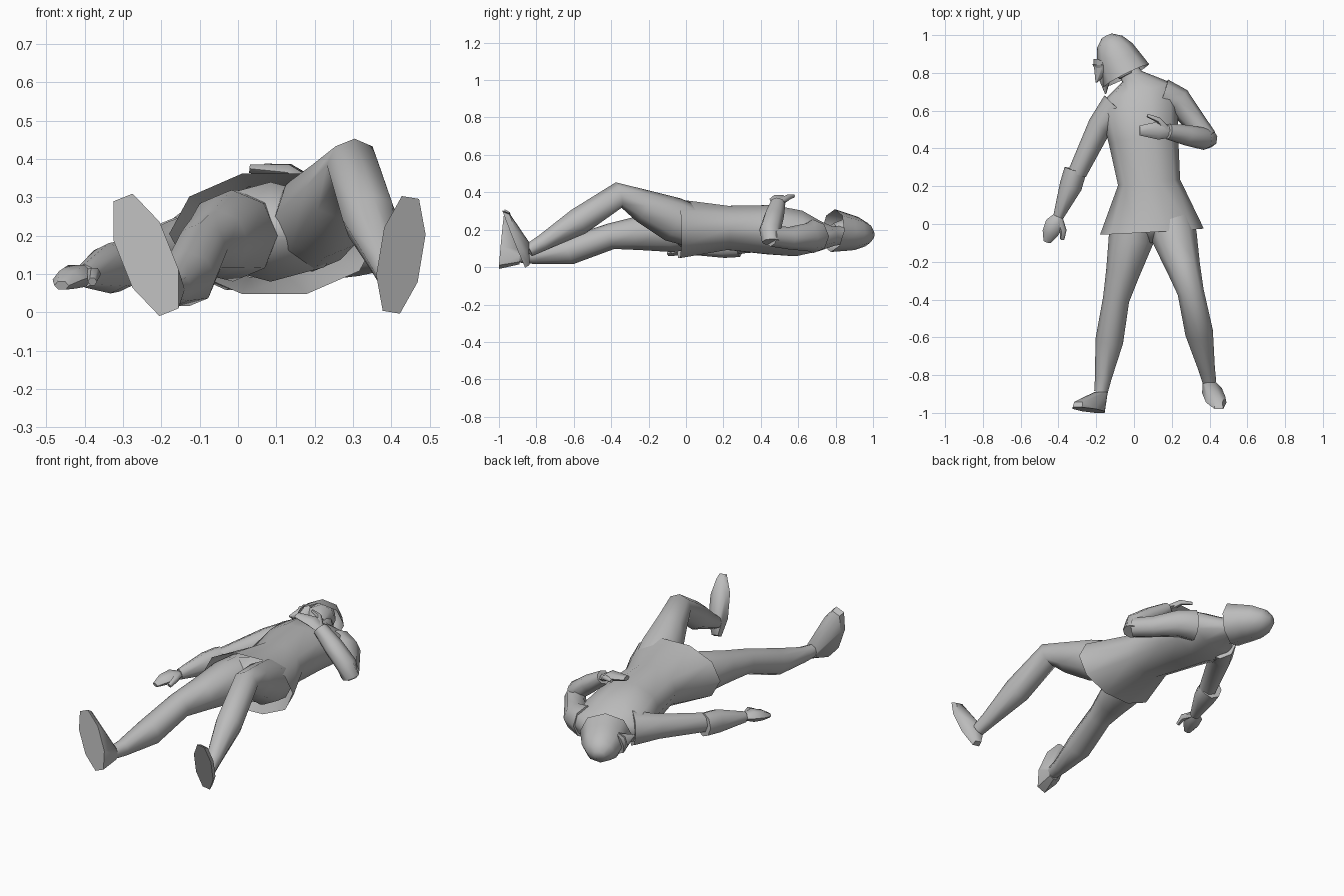
import bpy, bmesh, math
from mathutils import Vector

if "Cube" in bpy.data.objects:
    bpy.data.objects.remove(bpy.data.objects["Cube"])

shade = (.5, .5, .5, 1)
grey = bpy.data.materials.new("plain grey")
grey.use_nodes = True
grey.diffuse_color = shade
grey.node_tree.nodes["Principled BSDF"].inputs["Base Color"].default_value = shade


def finish(name, bm, angle):
    bmesh.ops.recalc_face_normals(bm, faces=bm.faces)
    mesh = bpy.data.meshes.new(name)
    bm.to_mesh(mesh)
    bm.free()
    mesh.materials.append(grey)
    part = bpy.data.objects.new(name, mesh)
    bpy.context.collection.objects.link(part)
    bpy.ops.object.select_all(action="DESELECT")
    part.select_set(True)
    bpy.context.view_layer.objects.active = part
    bpy.ops.object.shade_smooth_by_angle(angle=math.radians(angle))


def circle(centre, across, along, sides, offset=0):
    """Points of an elliptical ring spanned by two half axes."""
    angles = [math.tau * (k + offset) / sides for k in range(sides)]
    return [centre + across * math.cos(a) + along * math.sin(a) for a in angles]


def loft(name, path, widths, depth=1, sides=8, open_start=False):
    """Tube along a path; depth is the ratio of ring height to ring width."""
    bm = bmesh.new()
    depths = depth if isinstance(depth, list) else [depth] * len(path)
    path = [Vector(p) for p in path]
    loops = []
    for i, (centre, width, ratio) in enumerate(zip(path, widths, depths)):
        before, after = path[max(i - 1, 0)], path[min(i + 1, len(path) - 1)]
        direction = (after - before).normalized()
        across = direction.cross(Vector((0, 0, 1))).normalized()
        up = across.cross(direction)
        ring = circle(centre, across * width, up * width * ratio, sides)
        loops.append([bm.verts.new(p) for p in ring])
    for low, high in zip(loops, loops[1:]):
        for k in range(sides):
            bm.faces.new((low[k - 1], low[k], high[k], high[k - 1]))
    if not open_start:
        bm.faces.new(loops[0])
    bm.faces.new(loops[-1])
    finish(name, bm, angle=60)


def leg(side, hip, groin, knee, ankle, calf_drop):
    """Thigh and calf; the rings between the joints follow from the joints."""
    hip, groin, knee, ankle = map(Vector, (hip, groin, knee, ankle))
    calf = knee.lerp(ankle, .45) - Vector((0, 0, calf_drop))
    shin = knee.lerp(ankle, .85) - Vector((0, 0, calf_drop / 2))
    path = [hip, groin, groin.lerp(knee, .55), knee, calf, shin, ankle]
    loft(side + "_leg", path, [.11, .12, .09, .07, .074, .044, .036])


def foot(side, heel, toe, ankle, half_width):
    """Flat eight-sided sole, a thin rim at the toe, and the instep."""
    heel, toe, ankle = map(Vector, (heel, toe, ankle))
    middle = (heel + toe) / 2
    back = Vector((0, 1, 0))
    along = (toe - heel) / 2
    across = along.cross(back).normalized() * half_width
    sole = circle(middle, across * 1.08, along * 1.08, 8, offset=.5)
    rim = [p.lerp(middle, .1) + back * .03 for p in sole]
    collar = circle(ankle, Vector((.036, 0, 0)), Vector((0, 0, .045)), 8)
    bm = bmesh.new()
    for p in sole + rim + collar:
        bm.verts.new(p)
    bmesh.ops.convex_hull(bm, input=bm.verts)
    bmesh.ops.dissolve_limit(bm, angle_limit=.05, verts=bm.verts, edges=bm.edges)
    finish(side + "_foot", bm, angle=40)


# Tunic with an open, flared hem, narrowing into the neck
neck = (-.01, .78, .165)
loft("tunic",
     [(.095, -.04, .205), (.08, .22, .21), (.05, .45, .2),
      (.03, .6, .18), (.03, .7, .165), neck, (-.06, .86, .175)],
     [.275, .165, .185, .205, .19, .06, .05],
     depth=[.6, .75, .75, .63, .45, .9, 1], sides=10, open_start=True)

# Hips closing the tunic from inside
loft("hips", [(.085, .14, .21), (.085, 0, .21), (.085, -.1, .21)],
     [.14, .2, .05], depth=.65)

# Head under a flared bob of hair, with two loose points
crown = Vector((-.145, .995, .17))
brim = Vector((-.04, .785, .195))
loft("head", [brim, brim.lerp(crown, .35), brim.lerp(crown, .8)], [.04, .08, .06])
loft("hair", [brim.lerp(crown, t) for t in (0, .35, .6, .85, 1)],
     [.135, .118, .105, .075, .03], depth=.85, open_start=True)
temple = (-.16, .85, .19)
loft("long_hair_point", [temple, (-.15, .69, .17)], [.06, .004])
loft("short_hair_point", [temple, (-.2, .75, .21)], [.06, .004])

# Right leg stretched out, left leg with the knee raised
right_ankle = (-.175, -.89, .06)
left_ankle = (.4, -.84, .09)
leg("right", (0, .06, .21), (-.015, -.08, .2), (-.095, -.4, .165), right_ankle, .03)
leg("left", (.185, .06, .21), (.215, -.07, .255), (.3, -.36, .385), left_ankle, .01)
foot("right", (-.18, -1, 0), (-.3, -.97, .3), right_ankle, .065)
foot("left", (.4, -.86, 0), (.45, -.98, .3), left_ankle, .055)

# Right arm stretched down beside the body, with a wide cuff
right_elbow = (-.3, .27, .125)
right_wrist = (-.4, .04, .095)
loft("right_upper_arm", [(-.09, .62, .17), (-.18, .52, .165), right_elbow],
     [.09, .065, .05], depth=1.1)
loft("right_cuff", [(-.31, .285, .12), (-.335, .2, .115), right_wrist],
     [.06, .06, .028], depth=1.1)
loft("right_hand", [right_wrist, (-.42, 0, .095), (-.445, -.05, .085), (-.46, -.095, .07)],
     [.028, .05, .042, .02], depth=.65, sides=6)
loft("right_thumb", [right_wrist, (-.375, -.035, .1), (-.38, -.08, .08)],
     [.02, .018, .012], sides=6)

# Left arm folded across the chest
left_elbow = (.385, .455, .165)
left_wrist = (.18, .49, .34)
loft("left_upper_arm", [(.15, .68, .165), (.235, .65, .16), (.315, .55, .155), left_elbow],
     [.09, .075, .06, .055])
loft("left_forearm", [(.4, .455, .135), (.375, .45, .2), (.28, .47, .27), left_wrist],
     [.05, .058, .055, .042], depth=.9)
loft("left_hand", [left_wrist, (.13, .495, .365), (.03, .495, .375)],
     [.036, .048, .026], depth=.5, sides=6)
loft("left_thumb", [left_wrist, (.13, .55, .375), (.07, .575, .38)],
     [.02, .015, .009], sides=6)
